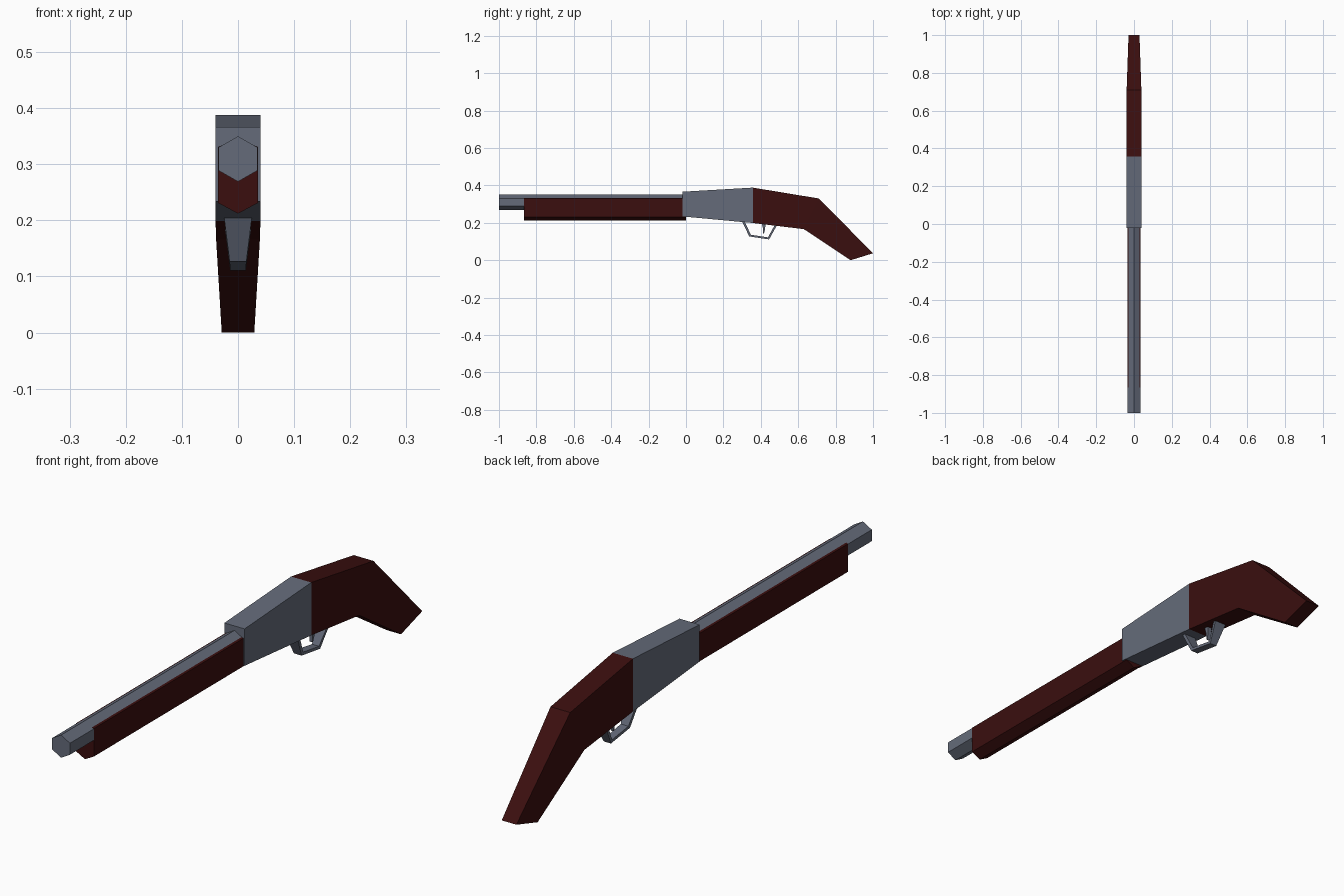
import bpy, bmesh

if "Cube" in bpy.data.objects:
    bpy.data.objects.remove(bpy.data.objects["Cube"])


def material(name, rgb):
    m = bpy.data.materials.new(name)
    m.diffuse_color = (*rgb, 1)
    m.use_nodes = True
    m.node_tree.nodes["Principled BSDF"].inputs["Base Color"].default_value = m.diffuse_color
    return m


steel = material("blue grey steel", (0.130, 0.148, 0.195))
wood = material("dark red wood", (0.043, 0.0045, 0.0045))


def loft(name, sections, mat):
    """Skin a list of equal-length point rings and cap both ends."""
    bm = bmesh.new()
    rings = [[bm.verts.new(p) for p in ring] for ring in sections]
    n = len(rings[0])
    for a, b in zip(rings, rings[1:]):
        for i in range(n):
            j = (i + 1) % n
            bm.faces.new((a[i], a[j], b[j], b[i]))
    bm.faces.new(rings[0])
    bm.faces.new(rings[-1])
    bmesh.ops.recalc_face_normals(bm, faces=bm.faces)
    me = bpy.data.meshes.new(name)
    bm.to_mesh(me)
    bm.free()
    me.materials.append(mat)
    ob = bpy.data.objects.new(name, me)
    bpy.context.collection.objects.link(ob)
    return ob


def quad(w, top, bottom):
    """Cross-section of half width w between two (y, z) points."""
    return [(-w, *bottom), (w, *bottom), (w, *top), (-w, *top)]


def hexagon(y, w, z):
    """Pointed hexagon; z = bottom tip, low side, high side, top tip."""
    return [(0, y, z[0]), (w, y, z[1]), (w, y, z[2]),
            (0, y, z[3]), (-w, y, z[2]), (-w, y, z[1])]


# Barrel
barrel_z = (0.269, 0.289, 0.330, 0.350)
loft("barrel", [hexagon(y, 0.035, barrel_z) for y in (-1.0, 0.0)], steel)

# Wooden fore grip wrapping the sides of the barrel
grip_z = (0.212, 0.231, 0.331, 0.345)
loft("fore_grip", [hexagon(y, 0.0354, grip_z) for y in (-0.865, 0.0)], wood)

# Receiver
loft("receiver", [quad(0.04, (-0.02, 0.366), (-0.02, 0.234)),
                  quad(0.04, (0.357, 0.388), (0.357, 0.199))], steel)

# Stock
loft("stock", [quad(0.04, (0.357, 0.388), (0.357, 0.199)),
               quad(0.039, (0.71, 0.330), (0.63, 0.166)),
               quad(0.029, (1.0, 0.037), (0.88, 0.0))], wood)

# Trigger guard: a bent strap, narrower at the bottom
loft("trigger_guard", [quad(0.025, (0.313, 0.207), (0.300, 0.207)),
                       quad(0.015, (0.347, 0.136), (0.338, 0.127)),
                       quad(0.014, (0.438, 0.122), (0.444, 0.111)),
                       quad(0.024, (0.476, 0.190), (0.488, 0.190))], steel)

# Trigger
loft("trigger", [quad(0.009, (0.425, 0.198), (0.405, 0.198)),
                 quad(0.007, (0.423, 0.168), (0.412, 0.168)),
                 quad(0.005, (0.417, 0.142), (0.412, 0.144))], steel)
